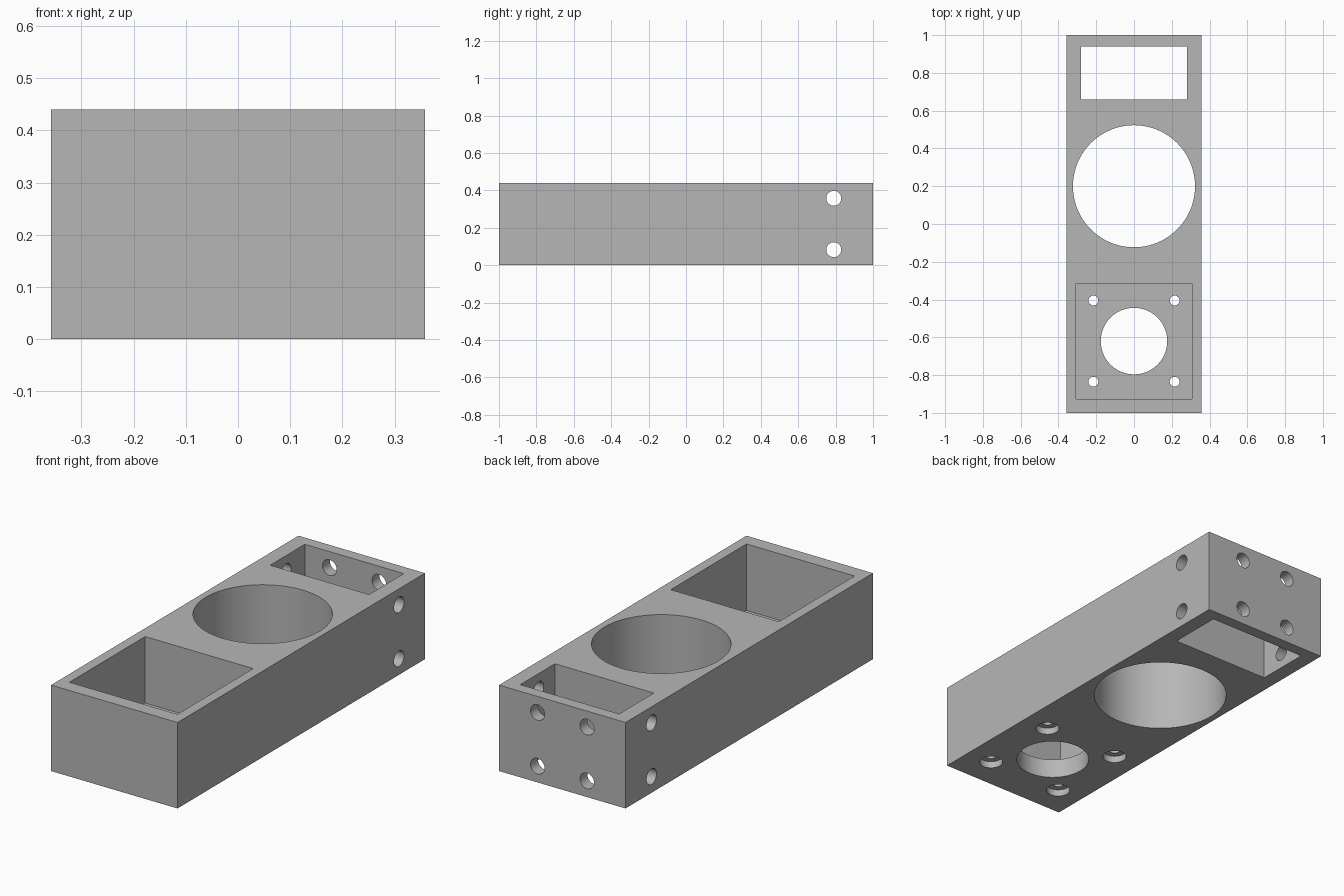
import bpy
import math

if "Cube" in bpy.data.objects:
    bpy.data.objects.remove(bpy.data.objects["Cube"], do_unlink=True)

W, L, H = 0.716, 2.0, 0.44
FLOOR = 0.1
POCKET_Y = -0.62


def box(name, size, center):
    bpy.ops.mesh.primitive_cube_add(size=1, location=center)
    ob = bpy.context.object
    ob.name = name
    ob.scale = size
    bpy.ops.object.transform_apply(location=True, rotation=True, scale=True)
    return ob


def rod(name, radius, depth, center, rotation=(0, 0, 0), sides=48):
    bpy.ops.mesh.primitive_cylinder_add(vertices=sides, radius=radius, depth=depth,
                                        location=center, rotation=rotation)
    ob = bpy.context.object
    ob.name = name
    bpy.ops.object.transform_apply(location=True, rotation=True, scale=True)
    return ob


# Solid block
body = box("housing_block", (W, L, H), (0, 0, H / 2))

# Through slot at the back, large round opening, square pocket with a round port
cutters = [
    box("slot_cutter", (0.56, 0.28, 1), (0, 0.80, H / 2)),
    rod("round_opening_cutter", 0.323, 1, (0, 0.20, H / 2), sides=128),
    box("pocket_cutter", (0.612, 0.612, 1), (0, POCKET_Y, FLOOR + 0.5)),
    rod("port_cutter", 0.176, 0.4, (0, POCKET_Y, 0.05), sides=96),
]

# Counterbored screw holes in the pocket floor
for sx in (-1, 1):
    for sy in (-1, 1):
        x, y = sx * 0.215, POCKET_Y + sy * 0.215
        cutters.append(rod("screw_hole_cutter", 0.026, 0.4, (x, y, 0.05), sides=32))
        cutters.append(rod("counterbore_cutter", 0.057, 0.2, (x, y, 0.035 - 0.1)))

# Cross holes through both side walls, and four holes in the back wall
for z in (0.083, 0.358):
    cutters.append(rod("side_hole_cutter", 0.04, 1, (0, 0.79, z), (0, math.pi / 2, 0)))
    for x in (-0.14, 0.14):
        cutters.append(rod("back_hole_cutter", 0.04, 0.24, (x, 0.97, z), (math.pi / 2, 0, 0)))

# Cut everything out and drop the cutters
bpy.ops.object.select_all(action="DESELECT")
bpy.context.view_layer.objects.active = body
body.select_set(True)
for cutter in cutters:
    cutter.hide_render = True
    mod = body.modifiers.new(cutter.name, "BOOLEAN")
    mod.operation = "DIFFERENCE"
    mod.solver = "EXACT"
    mod.object = cutter
    bpy.ops.object.modifier_apply(modifier=mod.name)
    bpy.data.objects.remove(cutter, do_unlink=True)

# Plain grey finish
mat = bpy.data.materials.new("plain_grey")
mat.use_nodes = True
color = (0.47, 0.47, 0.47, 1)
mat.diffuse_color = color
mat.node_tree.nodes["Principled BSDF"].inputs["Base Color"].default_value = color
body.data.materials.clear()
body.data.materials.append(mat)

bpy.ops.object.shade_smooth_by_angle(angle=math.radians(30))
